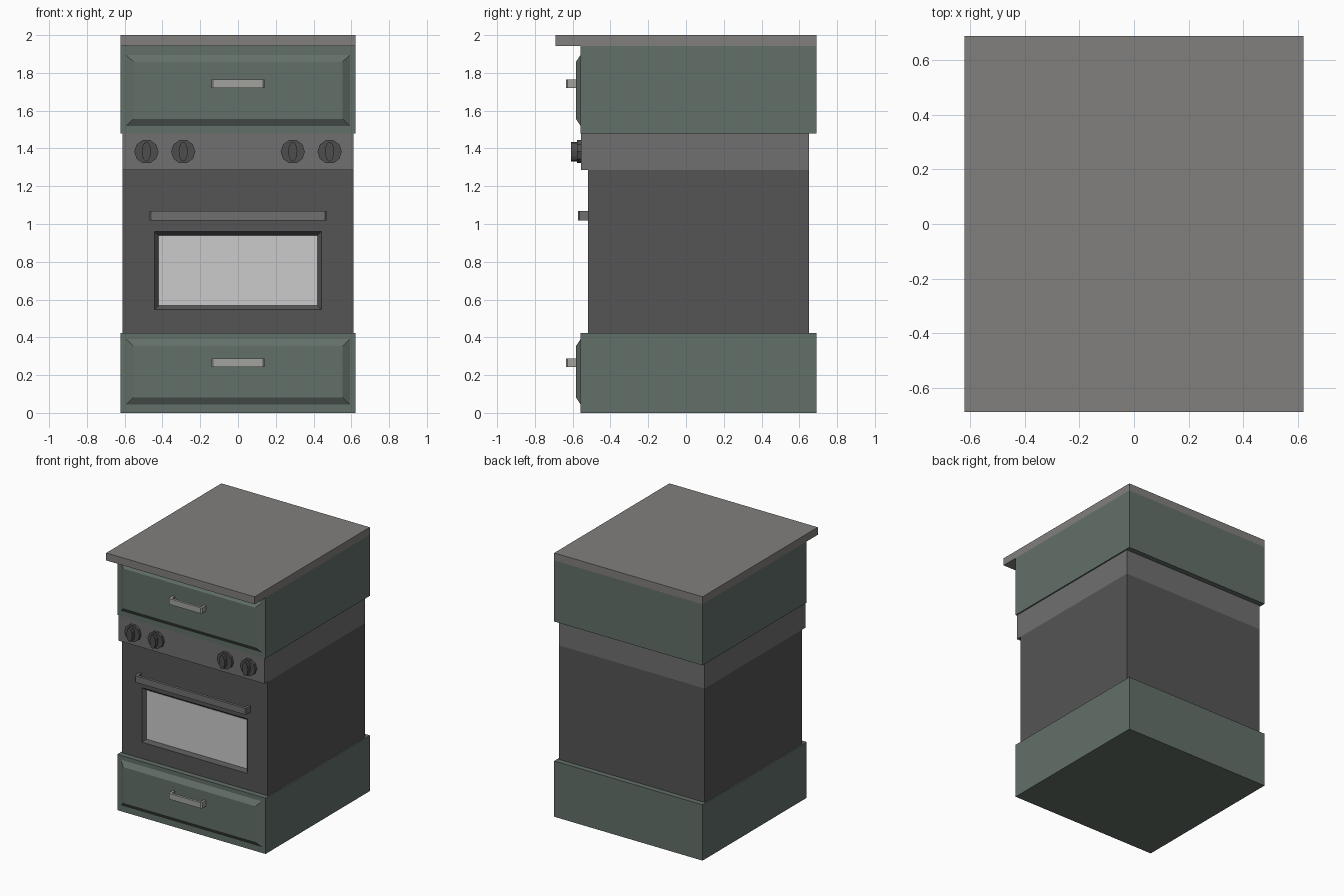
import bpy, bmesh, math

if "Cube" in bpy.data.objects:
    bpy.data.objects.remove(bpy.data.objects["Cube"])


def material(name, rgb):
    m = bpy.data.materials.new(name)
    m.diffuse_color = (*rgb, 1)
    m.use_nodes = True
    m.node_tree.nodes["Principled BSDF"].inputs["Base Color"].default_value = m.diffuse_color
    return m


GREEN = material("green_paint", (0.125, 0.16, 0.14))
STONE = material("stone", (0.22, 0.215, 0.205))
STEEL = material("dark_steel", (0.16, 0.16, 0.16))
BLACK = material("oven_black", (0.09, 0.09, 0.09))
KNOB = material("knob_black", (0.075, 0.075, 0.075))
METAL = material("handle_metal", (0.36, 0.36, 0.34))
GLASS = material("pale_glass", (0.6, 0.6, 0.6))


def loft(name, rings, mat):
    """Join equal-length point rings with quads and cap both ends."""
    bm = bmesh.new()
    rows = [[bm.verts.new(p) for p in ring] for ring in rings]
    n = len(rows[0])
    for a, b in zip(rows, rows[1:]):
        for i in range(n):
            j = (i + 1) % n
            bm.faces.new((a[i], a[j], b[j], b[i]))
    bm.faces.new(rows[0][::-1])
    bm.faces.new(rows[-1])
    bmesh.ops.recalc_face_normals(bm, faces=bm.faces)
    mesh = bpy.data.meshes.new(name)
    bm.to_mesh(mesh)
    bm.free()
    mesh.materials.append(mat)
    ob = bpy.data.objects.new(name, mesh)
    bpy.context.collection.objects.link(ob)
    return ob


def rect(x, y, z0, z1):
    return [(-x, y, z0), (x, y, z0), (x, y, z1), (-x, y, z1)]


def box(name, x, y0, y1, z0, z1, mat):
    return loft(name, [rect(x, y1, z0, z1), rect(x, y0, z0, z1)], mat)


def handle(name, x, y_front, y_back, z0, z1, t, mat):
    """U-shaped pull with clipped outer corners."""
    c = 0.008
    prof = [(-x, y_back), (-x, y_front + c), (-x + c, y_front),
            (x - c, y_front), (x, y_front + c), (x, y_back),
            (x - t, y_back), (x - t, y_front + t),
            (-x + t, y_front + t), (-x + t, y_back)]
    return loft(name, [[(px, py, z) for px, py in prof] for z in (z0, z1)], mat)


def oval(cx, y, cz, rx, rz, n=10):
    return [(cx + rx * math.cos(math.tau * i / n), y,
             cz + rz * math.sin(math.tau * i / n)) for i in range(n)]


# Worktop and the two cabinets
box("worktop", 0.622, -0.69, 0.69, 1.943, 2.0, STONE)
box("upper_cabinet", 0.622, -0.558, 0.69, 1.48, 1.943, GREEN)
box("lower_cabinet", 0.622, -0.558, 0.69, 0.0, 0.423, GREEN)

# Bevelled drawer fronts with pulls
for tag, z0, z1, hz in (("upper", 1.515, 1.9, 1.742), ("lower", 0.04, 0.395, 0.265)):
    loft(tag + "_drawer_front",
         [rect(0.597, -0.555, z0, z1),
          rect(0.553, -0.583, z0 + 0.042, z1 - 0.042)], GREEN)
    handle(tag + "_drawer_handle", 0.14, -0.635, -0.58, hz - 0.022, hz + 0.022, 0.018, METAL)

# Oven body with a sunken window opening
box("control_panel", 0.612, -0.557, 0.65, 1.287, 1.48, STEEL)
loft("oven_body",
     [rect(0.612, 0.65, 0.423, 1.287), rect(0.612, -0.518, 0.423, 1.287),
      rect(0.442, -0.518, 0.547, 0.96), rect(0.42, -0.493, 0.568, 0.94)], BLACK)
box("oven_window", 0.42, -0.495, -0.49, 0.568, 0.94, GLASS)
handle("oven_handle", 0.468, -0.573, -0.516, 1.018, 1.068, 0.02, STEEL)

# Control knobs: faceted dial with an oval grip
for i, x in enumerate((-0.485, -0.29, 0.29, 0.485)):
    z = 1.383
    loft(f"knob_dial_{i + 1}",
         [oval(x, -0.555, z, 0.064, 0.064), oval(x, -0.578, z, 0.064, 0.064)], KNOB)
    loft(f"knob_grip_{i + 1}",
         [oval(x, -0.576, z, 0.024, 0.052, 12), oval(x, -0.609, z, 0.024, 0.052, 12)], KNOB)
